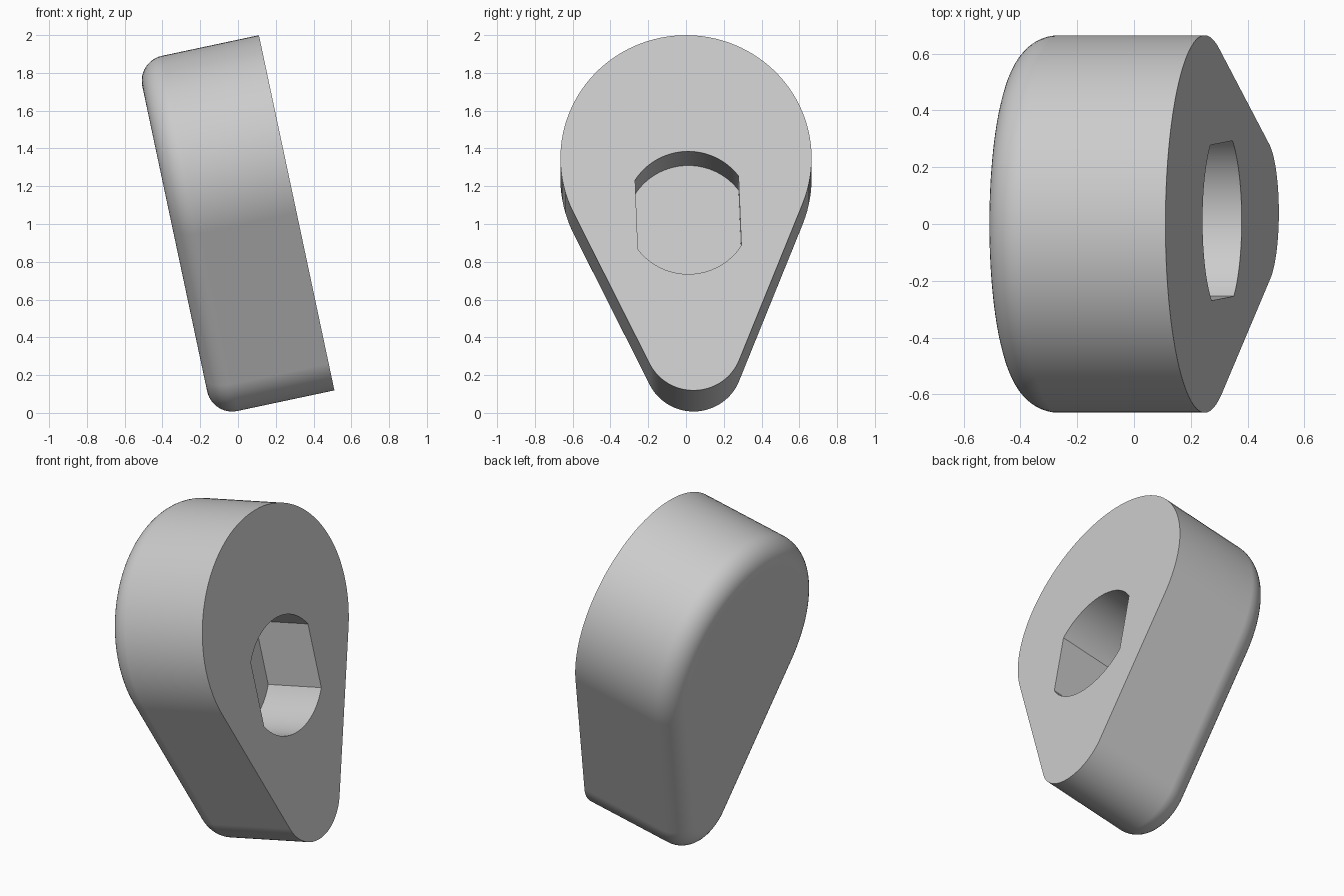
import bpy, bmesh
from math import sin, cos, asin, acos, pi, radians
from mathutils import Matrix

cube = bpy.data.objects.get("Cube")
if cube:
    bpy.data.objects.remove(cube, do_unlink=True)

BIG, SMALL, SPAN = 0.665, 0.26, 0.998      # lobe radii and centre distance
DEPTH, FILLET = 0.66, 0.135
HOLE_R, HOLE_HALF, HOLE_DEPTH, HOLE_Y = 0.332, 0.274, 0.36, -0.296

grey = bpy.data.materials.new("plain grey")
grey.use_nodes = True
grey.diffuse_color = (0.6, 0.6, 0.6, 1)
grey.node_tree.nodes["Principled BSDF"].inputs["Base Color"].default_value = (0.6, 0.6, 0.6, 1)


def arc(cx, cy, radius, start, end, steps):
    angles = [start + (end - start) * i / steps for i in range(steps + 1)]
    return [(cx + radius * cos(t), cy + radius * sin(t)) for t in angles]


def teardrop(inset):
    """Two arcs joined by their common tangents."""
    a = asin((BIG - SMALL) / SPAN)
    return (arc(0, 0, BIG - inset, -a, pi + a, 72)
            + arc(0, -SPAN, SMALL - inset, pi + a, 2 * pi - a, 40))


def loft(name, layers):
    """Skin a list of (outline, height) layers and cap both ends."""
    bm = bmesh.new()
    rings = [[bm.verts.new((x, y, z)) for x, y in outline] for outline, z in layers]
    for low, high in zip(rings, rings[1:]):
        for i in range(len(low)):
            j = (i + 1) % len(low)
            bm.faces.new((low[i], low[j], high[j], high[i]))
    bm.faces.new(rings[0][::-1])
    bm.faces.new(rings[-1])
    bmesh.ops.recalc_face_normals(bm, faces=bm.faces)
    mesh = bpy.data.meshes.new(name)
    bm.to_mesh(mesh)
    bm.free()
    mesh.materials.append(grey)
    obj = bpy.data.objects.new(name, mesh)
    bpy.context.collection.objects.link(obj)
    return obj


# Body: rounded back edge rising to a sharp flat front face
layers = []
for i in range(13):
    t = pi / 2 * i / 12
    layers.append((teardrop(FILLET * (1 - sin(t))), -DEPTH + FILLET * (1 - cos(t))))
layers.append((teardrop(0), 0))
body = loft("teardrop_body", layers)

# Socket: blind round hole with two flat sides
b = acos(HOLE_HALF / HOLE_R)
hole = (arc(0, HOLE_Y, HOLE_R, b, pi - b, 40)
        + arc(0, HOLE_Y, HOLE_R, pi + b, 2 * pi - b, 40))
cutter = loft("socket_cutter", [(hole, -HOLE_DEPTH), (hole, 0.1)])
cutter.hide_render = True

cut = body.modifiers.new("socket", "BOOLEAN")
cut.operation = "DIFFERENCE"
cut.solver = "EXACT"
cut.object = cutter
bpy.context.view_layer.update()
result = bpy.data.meshes.new_from_object(
    body.evaluated_get(bpy.context.evaluated_depsgraph_get()))
body.modifiers.clear()
body.data = result
bpy.data.objects.remove(cutter, do_unlink=True)

# Lean the part so its front face points right and slightly upward
s, c = sin(radians(12)), cos(radians(12))
lean = Matrix(((0, -s, c, 0.249), (1, 0, 0, 0), (0, c, s, 1.349), (0, 0, 0, 1)))
body.data.transform(lean @ Matrix.Rotation(radians(2.3), 4, "Z"))

# Smooth curves, crisp rims, flat faces
bpy.ops.object.select_all(action="DESELECT")
body.select_set(True)
bpy.context.view_layer.objects.active = body
bpy.ops.object.shade_smooth_by_angle(angle=radians(30))
flat = body.modifiers.new("flat_faces", "WEIGHTED_NORMAL")
flat.keep_sharp = True
